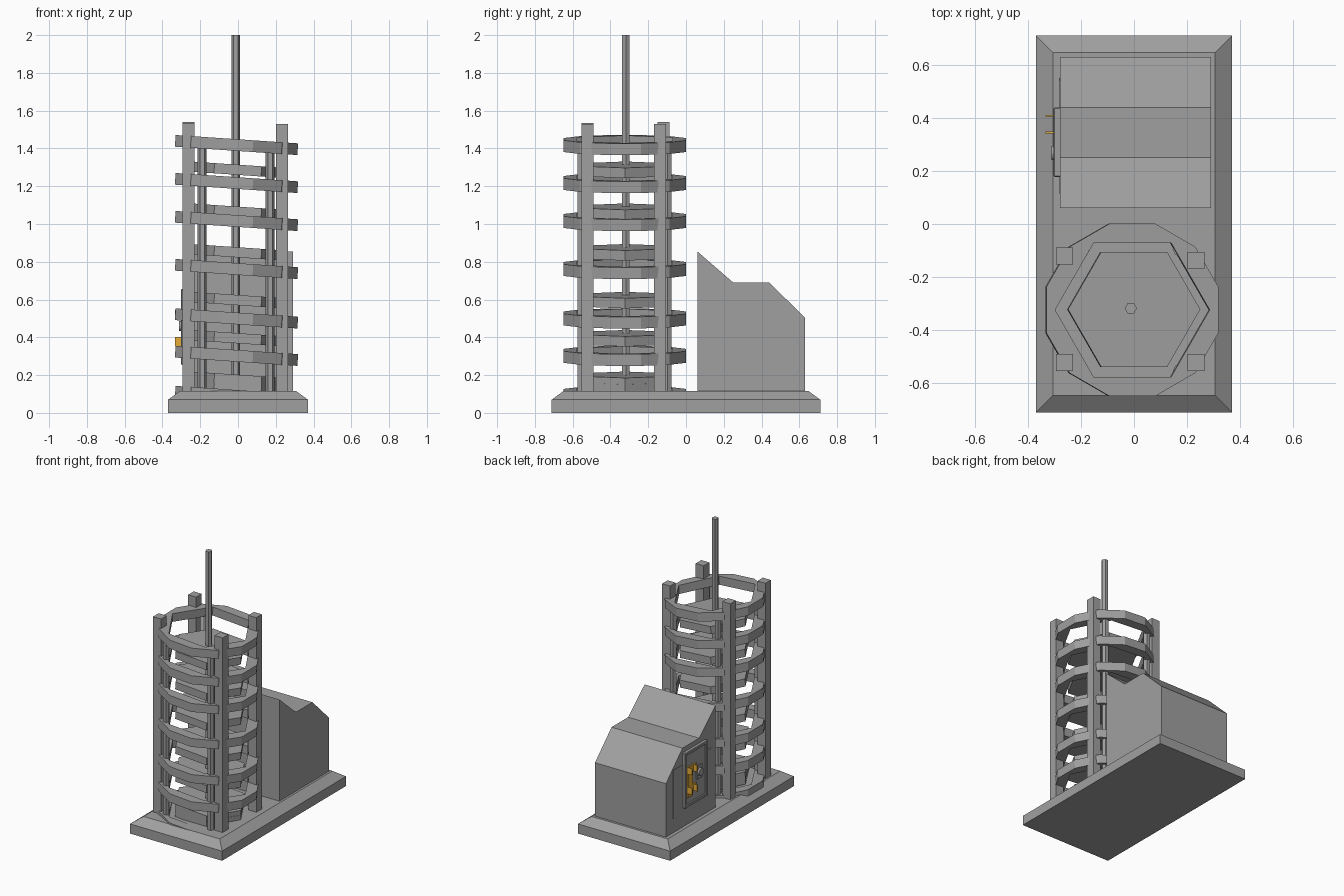
import bpy, bmesh
from math import cos, sin, pi, radians
from mathutils import Matrix

if "Cube" in bpy.data.objects:
    bpy.data.objects.remove(bpy.data.objects["Cube"])

CX, CY = -0.008, -0.324         # tower axis
TILT = radians(3.9)             # rings and plates lean down to the right


def material(name, color):
    mat = bpy.data.materials.new(name)
    mat.diffuse_color = (*color, 1)
    mat.use_nodes = True
    mat.node_tree.nodes["Principled BSDF"].inputs["Base Color"].default_value = mat.diffuse_color
    return mat


gold = material("gold", (0.8, 0.42, 0.04))
grey = material("dark_grey", (0.35, 0.35, 0.35))


def finish(name, bm, mat=None):
    bmesh.ops.recalc_face_normals(bm, faces=bm.faces)
    me = bpy.data.meshes.new(name)
    bm.to_mesh(me)
    bm.free()
    ob = bpy.data.objects.new(name, me)
    bpy.context.collection.objects.link(ob)
    me.materials.append(mat or grey)
    return ob


def loft(bm, loops, closed=False):
    rows = [[bm.verts.new(p) for p in lp] for lp in loops]
    pairs = list(zip(rows, rows[1:])) + ([(rows[-1], rows[0])] if closed else [])
    for a, b in pairs:
        n = len(a)
        for i in range(n):
            j = (i + 1) % n
            bm.faces.new((a[i], a[j], b[j], b[i]))
    if not closed:
        bm.faces.new(rows[0])
        bm.faces.new(rows[-1])


def rect(x, y, z):
    return [(-x, -y, z), (x, -y, z), (x, y, z), (-x, y, z)]


def box(name, x0, x1, y0, y1, z0, z1, bevel=0, mat=None):
    bm = bmesh.new()
    loft(bm, [[(x0, y0, z), (x1, y0, z), (x1, y1, z), (x0, y1, z)] for z in (z0, z1)])
    if bevel:
        bmesh.ops.bevel(bm, geom=bm.edges[:], offset=bevel, segments=1, affect='EDGES')
    return finish(name, bm, mat)


def prism(name, sides, r, z0, z1, x=CX, y=CY, tilt=0):
    bm = bmesh.new()
    h, c = (z1 - z0) / 2, (z0 + z1) / 2
    ang = [2 * pi * k / sides for k in range(sides)]
    loft(bm, [[(r * cos(a), r * sin(a), z) for a in ang] for z in (-h, h)])
    ob = finish(name, bm)
    ob.matrix_world = Matrix.Translation((x, y, c)) @ Matrix.Rotation(tilt, 4, 'Y')
    return ob


def poly_radius(a, apothem, sides, phase):
    # distance to a regular polygon's edge; phase is the direction of one flat
    step = 2 * pi / sides
    return apothem / cos((a - phase + step / 2) % step - step / 2)


# Chamfered base
bm = bmesh.new()
loft(bm, [rect(0.37, 0.711, 0), rect(0.37, 0.711, 0.07), rect(0.306, 0.647, 0.117)])
finish("base", bm)

# Machine housing, extruded along x
prof = [(0.06, 0.1), (0.63, 0.1), (0.63, 0.505), (0.44, 0.69), (0.25, 0.69), (0.06, 0.855)]
bm = bmesh.new()
loft(bm, [[(x, y, z) for y, z in prof] for x in (-0.28, 0.29)])
finish("housing", bm)

# Mast and corner posts
prism("mast", 6, 0.023, 0.1, 2.0, x=-0.012, y=-0.318)
for i, (x, y, top) in enumerate([(-0.262, -0.12, 1.54), (0.233, -0.137, 1.53),
                                 (-0.262, -0.522, 1.535), (0.233, -0.522, 1.53)]):
    box(f"corner_post_{i}", x - 0.032, x + 0.032, y - 0.032, y + 0.032, 0.1, top)

# Thin rods through the rings
for i, (sx, sy) in enumerate([(-1, -1), (1, -1), (-1, 1), (1, 1)]):
    prism(f"rod_{i}", 6, 0.024, 0.1, 1.41, -0.01 + sx * 0.18, -0.325 + sy * 0.228)

# Tilted twelve-sided rings with hexagonal openings
angles = [radians(15 * k) for k in range(24)]
for i, zc in enumerate([0.09, 0.302, 0.50, 0.762, 1.016, 1.217, 1.418]):
    bm = bmesh.new()
    loops = []
    for ap, n, ph, z in [(0.325, 12, 0, -0.031), (0.325, 12, 0, 0.031),
                         (0.253, 6, pi / 6, 0.031), (0.253, 6, pi / 6, -0.031)]:
        loops.append([(poly_radius(a, ap, n, ph) * cos(a),
                       poly_radius(a, ap, n, ph) * sin(a), z) for a in angles])
    loft(bm, loops, closed=True)
    bmesh.ops.dissolve_limit(bm, angle_limit=0.001, verts=bm.verts[:], edges=[])
    ob = finish(f"outer_ring_{i}", bm)
    ob.matrix_world = Matrix.Translation((CX, CY, zc)) @ Matrix.Rotation(TILT, 4, 'Y')

# Tilted hexagonal plates on the mast
for i, zc in enumerate([0.14, 0.175, 0.395, 0.597, 0.85, 1.065, 1.287]):
    prism(f"hex_plate_{i}", 6, 0.25, zc - 0.027, zc + 0.027, x=-0.001, y=-0.322, tilt=TILT)

# Control panel on the left wall: thin backing and raised frame
box("panel_backing", -0.283, -0.275, 0.115, 0.55, 0.22, 0.57)
box("panel_plate", -0.292, -0.27, 0.185, 0.433, 0.265, 0.645)
for n, y0, y1, z0, z1 in [("front", 0.178, 0.2, 0.255, 0.655), ("back", 0.418, 0.44, 0.255, 0.655),
                          ("bottom", 0.178, 0.44, 0.255, 0.277), ("top", 0.178, 0.44, 0.633, 0.655)]:
    box("panel_frame_" + n, -0.303, -0.275, y0, y1, z0, z1, 0.004)

# Gold lever: flush bar, side tabs and thin protruding fins
box("lever_bar", -0.302, -0.285, 0.35, 0.408, 0.32, 0.54, 0.003, gold)
for n, z in (("lower", 0.378), ("upper", 0.52)):
    box("lever_tab_" + n, -0.302, -0.285, 0.305, 0.352, z - 0.02, z + 0.02, 0.003, gold)
    for side, y in (("front", 0.345), ("back", 0.408)):
        box(f"lever_fin_{n}_{side}", -0.334, -0.285, y - 0.003, y + 0.003,
            z - 0.024, z + 0.024, 0, gold)

# Round dial with a mount
box("dial_mount", -0.298, -0.285, 0.235, 0.3, 0.41, 0.51, 0.004)
dial = prism("dial", 16, 0.027, -0.012, 0.012)
dial.matrix_world = Matrix.Translation((-0.3, 0.268, 0.46)) @ Matrix.Rotation(pi / 2, 4, 'Y')
